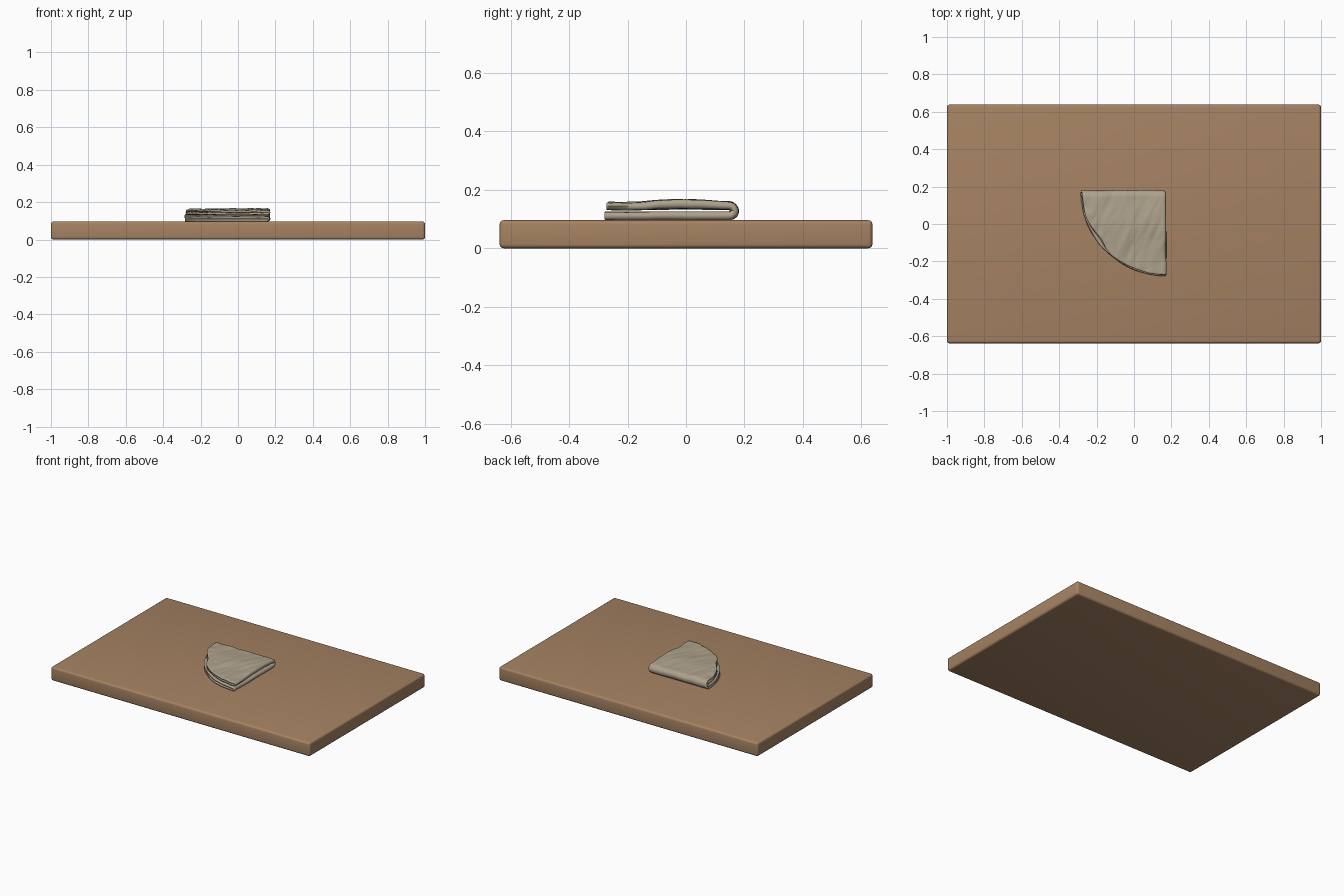
import bpy, bmesh, math
from mathutils import Vector, noise

if "Cube" in bpy.data.objects:
    bpy.data.objects.remove(bpy.data.objects["Cube"], do_unlink=True)


def material(name, color):
    mat = bpy.data.materials.new(name)
    mat.use_nodes = True
    mat.diffuse_color = (*color, 1)
    bsdf = mat.node_tree.nodes["Principled BSDF"]
    bsdf.inputs["Base Color"].default_value = (*color, 1)
    bsdf.inputs["Roughness"].default_value = 0.8
    return mat


def add_object(name, bm, mat):
    mesh = bpy.data.meshes.new(name)
    bm.to_mesh(mesh)
    bm.free()
    mesh.materials.append(mat)
    obj = bpy.data.objects.new(name, mesh)
    bpy.context.collection.objects.link(obj)
    return obj


def smooth(obj, angle):
    bpy.ops.object.select_all(action="DESELECT")
    obj.select_set(True)
    bpy.context.view_layer.objects.active = obj
    bpy.ops.object.shade_smooth_by_angle(angle=math.radians(angle))


wood = material("warm wood", (0.38, 0.225, 0.123))
linen = material("beige linen", (0.42, 0.36, 0.265))

# Table board with softly rounded edges
BOARD_TOP = 0.096
bm = bmesh.new()
bmesh.ops.create_cube(bm, size=1)
bmesh.ops.scale(bm, vec=(2, 1.276, BOARD_TOP), verts=bm.verts)
bmesh.ops.translate(bm, vec=(0, 0, BOARD_TOP / 2), verts=bm.verts)
bmesh.ops.bevel(bm, geom=bm.edges[:], offset=0.014, segments=4,
                profile=0.5, affect="EDGES")
smooth(add_object("table_board", bm, wood), 50)

# Round cloth folded twice into a quarter
RADIUS, THICK = 0.455, 0.012
INNER, OUTER = 0.008, 0.018      # bend radii of the first and second fold
CORNER_X, CORNER_Y = 0.166, 0.166
HALF = INNER + OUTER + THICK / 2


def bend(s, radius, offset=0):
    """Fold a line around zero: distance from the crease and height."""
    arc = radius * math.pi / 2
    if abs(s) < arc:
        t = s / radius
        return (radius + offset) * math.cos(t) - radius, (radius + offset) * math.sin(t)
    return -radius - abs(s) + arc, math.copysign(radius + offset, s)


def folded(u, v):
    # Hem of the upper half is a little shorter and pulled in at one place
    r = math.hypot(u, v) / RADIUS
    angle = math.atan2(abs(v), abs(u))
    layer = Vector((0, 0, (3 if u > 0 else 0) + (7 if v > 0 else 0)))
    pull = 1.0
    if v > 0:
        pull -= r ** 4 * (0.015 + 0.035 * math.exp(-((angle - 0.62) / 0.16) ** 2))
    pull += 0.012 * r ** 6 * noise.noise(Vector((u, v, 0)) * 9 + layer)
    x, h = bend(u * pull, INNER)
    y, z = bend(v * pull, OUTER, h)
    x, y = x + CORNER_X, y + CORNER_Y
    # Swelling in the middle and slanted creases that grow with height
    if z > 0:
        z *= 0.84 + 0.34 * math.exp(-((y + 0.01) / 0.12) ** 2)
    lift = (z + HALF) / (2 * HALF)
    across, along = x * 0.92 - y * 0.38, x * 0.38 + y * 0.92
    z += lift * 0.005 * noise.noise(Vector((across * 20, along * 5, 2)))
    z += lift * 0.002 * noise.noise(Vector((across * 45, along * 12, 6)))
    # Loose, wavy hem
    rim = r ** 10 * min(1, lift * 2)
    z += rim * 0.004 * noise.noise(Vector((x, y, 0)) * 22 + layer)
    # Slight waviness along the creases
    x += 0.004 * noise.noise(Vector((y * 8, z * 30, 1)))
    y += 0.004 * noise.noise(Vector((x * 8, z * 30, 5)))
    return Vector((x, y, z + BOARD_TOP + HALF + 0.001))


RINGS, SECTORS = 44, 320
bm = bmesh.new()
center = bm.verts.new(folded(0, 0))
rings = []
for i in range(1, RINGS + 1):
    r = RADIUS * i / RINGS
    angles = [math.tau * k / SECTORS for k in range(SECTORS)]
    rings.append([bm.verts.new(folded(r * math.cos(a), r * math.sin(a))) for a in angles])
for k in range(SECTORS):
    n = (k + 1) % SECTORS
    bm.faces.new((center, rings[0][k], rings[0][n]))
    for near, far in zip(rings, rings[1:]):
        bm.faces.new((near[k], far[k], far[n], near[n]))
cloth = add_object("folded_cloth", bm, linen)
solid = cloth.modifiers.new("Thickness", "SOLIDIFY")
solid.thickness, solid.offset = THICK, 0
smooth(cloth, 60)
